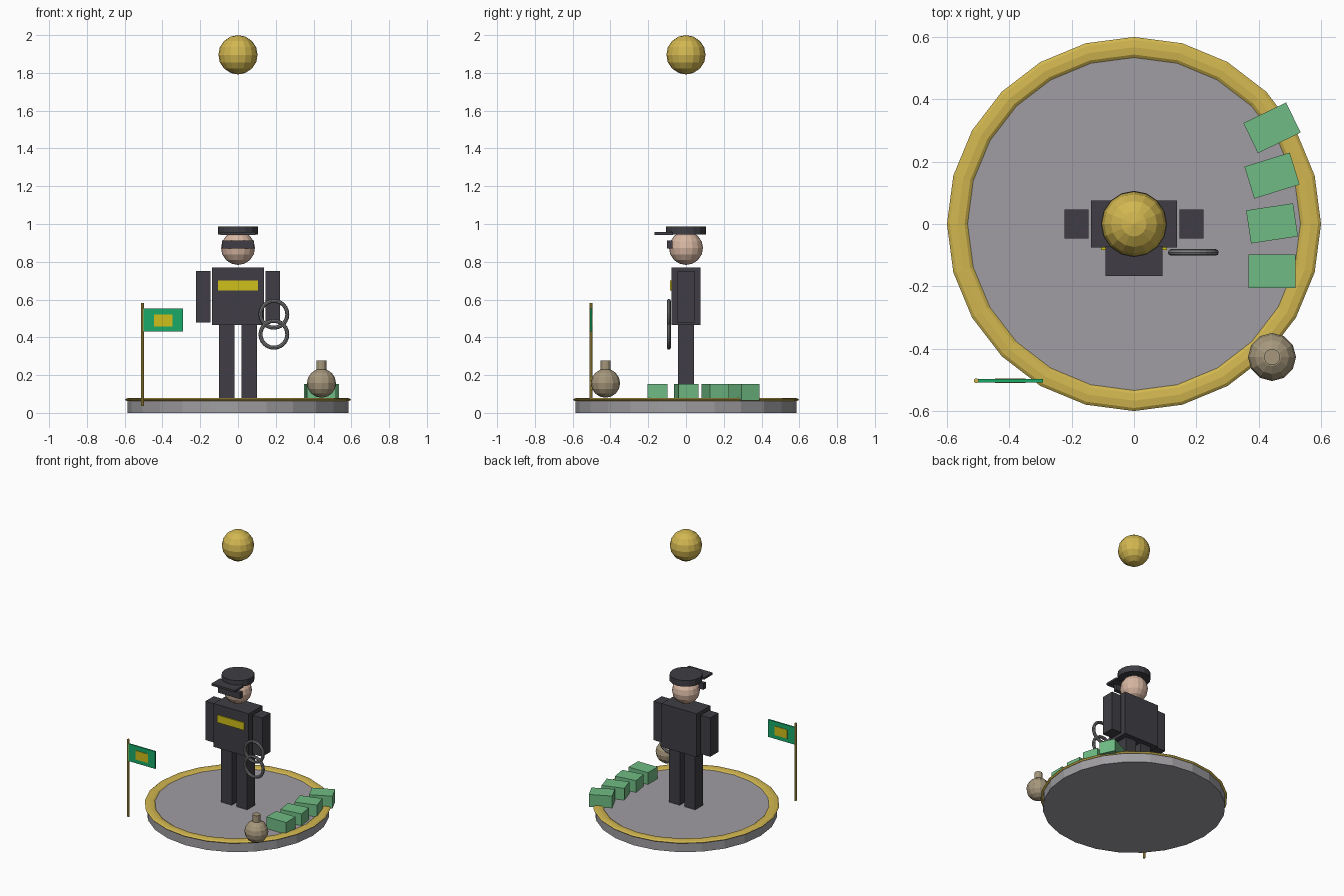
import bpy
from math import pi

cube = bpy.data.objects.get("Cube")
if cube:
    bpy.data.objects.remove(cube, do_unlink=True)


def material(name, r, g, b):
    m = bpy.data.materials.new(name)
    m.use_nodes = True
    m.diffuse_color = (r, g, b, 1)
    m.node_tree.nodes["Principled BSDF"].inputs["Base Color"].default_value = (r, g, b, 1)
    return m


stone = material("stone grey", 0.35, 0.34, 0.36)
gold = material("gold", 0.64, 0.47, 0.08)
dark = material("dark cloth", 0.05, 0.048, 0.058)
skin = material("skin", 0.68, 0.47, 0.36)
yellow = material("bright yellow", 0.62, 0.52, 0.01)
green = material("flag green", 0.01, 0.4, 0.14)
cash = material("cash green", 0.16, 0.5, 0.23)
sack = material("sackcloth", 0.38, 0.31, 0.2)
steel = material("steel", 0.2, 0.2, 0.21)


def finish(name, mat):
    ob = bpy.context.object
    ob.name = name
    ob.data.materials.append(mat)
    return ob


def box(name, mat, centre, size, turn=0):
    bpy.ops.mesh.primitive_cube_add(size=1, location=centre, rotation=(0, 0, turn))
    bpy.context.object.scale = size
    return finish(name, mat)


def cylinder(name, mat, x, y, bottom, top, radius, sides):
    bpy.ops.mesh.primitive_cylinder_add(vertices=sides, radius=radius, depth=top - bottom,
                                        location=(x, y, (bottom + top) / 2))
    return finish(name, mat)


def ball(name, mat, centre, radius, segments=16, rings=8):
    bpy.ops.mesh.primitive_uv_sphere_add(segments=segments, ring_count=rings,
                                         radius=radius, location=centre)
    return finish(name, mat)


def ring(name, mat, centre, major, minor, segments, sides, tilt=0):
    bpy.ops.mesh.primitive_torus_add(major_radius=major, minor_radius=minor,
                                     major_segments=segments, minor_segments=sides,
                                     location=centre, rotation=(tilt, 0, 0))
    return finish(name, mat)


# Round base with a flattened gold rim
cylinder("base", stone, 0, 0, 0, 0.07, 0.585, 24)
rim = ring("base_rim", gold, (0, 0, 0.07), 0.566, 0.033, 24, 8)
rim.scale.z = 0.3

# Body
for side, s in (("left", 1), ("right", -1)):
    box(side + "_leg", dark, (s * 0.06, 0, 0.267), (0.083, 0.085, 0.394))
    box(side + "_arm", dark, (s * 0.184, 0, 0.615), (0.076, 0.092, 0.274))
box("torso", dark, (0, 0, 0.617), (0.274, 0.152, 0.306))
box("chest_stripe", yellow, (0, -0.079, 0.674), (0.21, 0.009, 0.053))

# Head, eye mask and peaked cap
ball("head", skin, (0, 0, 0.873), 0.09)
box("eye_mask", dark, (0, -0.086, 0.891), (0.17, 0.028, 0.043))
cylinder("cap", dark, 0, 0, 0.945, 0.988, 0.106, 16)
box("cap_peak", dark, (0, -0.118, 0.95), (0.184, 0.096, 0.014))

# Linked cuffs beside the left hand
for name, z in (("upper_cuff", 0.522), ("lower_cuff", 0.416)):
    ring(name, steel, (0.19, -0.091, z), 0.071, 0.0105, 24, 8, pi / 2)

# Flag with a patch showing on both faces
cylinder("flag_pole", gold, -0.505, -0.502, 0.036, 0.582, 0.008, 8)
box("flag", green, (-0.397, -0.502, 0.492), (0.21, 0.01, 0.122))
box("flag_patch", yellow, (-0.396, -0.502, 0.49), (0.098, 0.016, 0.063))

# Row of cash bundles fanning round the edge
for i in range(4):
    box("cash_bundle_%d" % (i + 1), cash, (0.442, -0.151 + i * 0.153, 0.11),
        (0.152, 0.107, 0.087), i * 0.15)

# Tied sack
ball("sack", sack, (0.442, -0.426, 0.157), 0.077, 12)
cylinder("sack_neck", sack, 0.442, -0.426, 0.215, 0.277, 0.026, 12)

# Floating gold ball
ball("gold_ball", gold, (0, 0, 1.896), 0.104)
